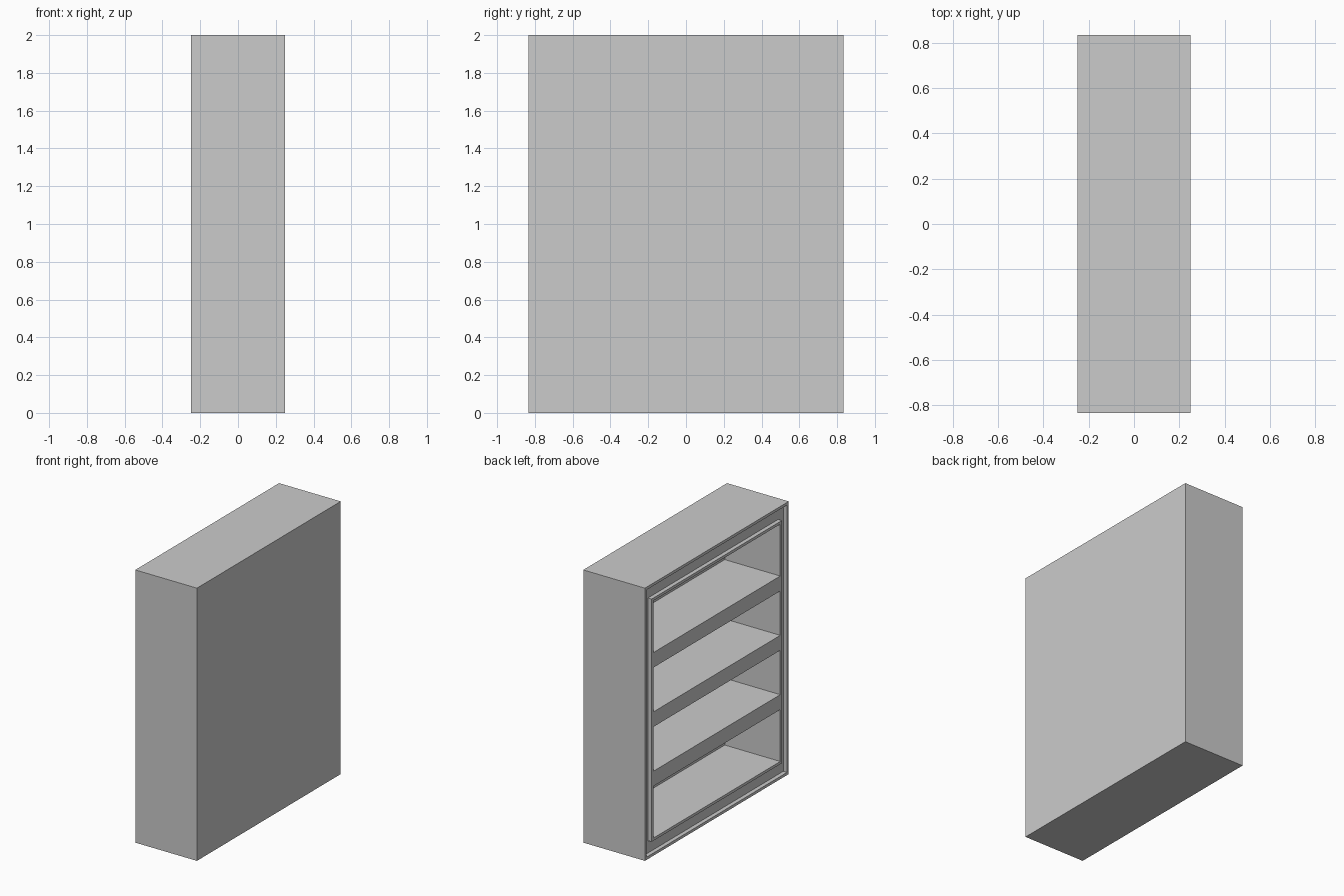
import bpy

if "Cube" in bpy.data.objects:
    bpy.data.objects.remove(bpy.data.objects["Cube"])

W, H, D = 0.833, 2.0, 0.25      # half width (y), height (z), half depth (x)
OW, OZ = 0.735, 0.13            # opening half width, opening inset in z
GROOVE = 0.03                   # depth of the groove in the face frame
BACK = 0.05                     # back panel thickness


def box(name, x0, x1, y0, y1, z0, z1):
    bpy.ops.mesh.primitive_cube_add(
        size=1, location=((x0 + x1) / 2, (y0 + y1) / 2, (z0 + z1) / 2))
    ob = bpy.context.object
    ob.name = name
    ob.scale = (x1 - x0, y1 - y0, z1 - z0)
    bpy.ops.object.transform_apply(location=True, rotation=False, scale=True)
    return ob


def ring(name, x0, x1, outer, inner):
    """Rectangular frame in the yz plane; outer/inner = (half width, z inset)."""
    verts, faces = [], []
    for x in (x0, x1):
        for w, i in (outer, inner):
            verts += [(x, -w, i), (x, w, i), (x, w, H - i), (x, -w, H - i)]
    for k in range(4):
        n = (k + 1) % 4
        faces += [(k, 4 + k, 4 + n, n),               # front
                  (8 + k, 8 + n, 12 + n, 12 + k),     # rear
                  (k, n, 8 + n, 8 + k),               # outside
                  (4 + k, 12 + k, 12 + n, 4 + n)]     # inside
    me = bpy.data.meshes.new(name)
    me.from_pydata(verts, [], faces)
    ob = bpy.data.objects.new(name, me)
    bpy.context.collection.objects.link(ob)
    # consistent outward normals
    bpy.context.view_layer.objects.active = ob
    bpy.ops.object.mode_set(mode='EDIT')
    bpy.ops.mesh.select_all(action='SELECT')
    bpy.ops.mesh.normals_make_consistent(inside=False)
    bpy.ops.object.mode_set(mode='OBJECT')
    return ob


# carcass: thick walls open towards -x, closed by the back panel
ring("carcass", -D + GROOVE, D - BACK, (W, 0), (OW, OZ))
box("back_panel", D - BACK, D, -W, W, 0, H)

# two raised rims with the groove between them
ring("outer_rim", -D, -D + GROOVE, (W, 0), (W - 0.02, 0.02))
ring("inner_rim", -D, -D + GROOVE, (OW + 0.02, OZ - 0.02), (OW, OZ))

# three thick shelves, flush with the rims
for i, z in enumerate((0.565, 1.0, 1.435)):
    box(f"shelf_{i + 1}", -D, D - BACK, -OW, OW, z - 0.055, z + 0.055)
